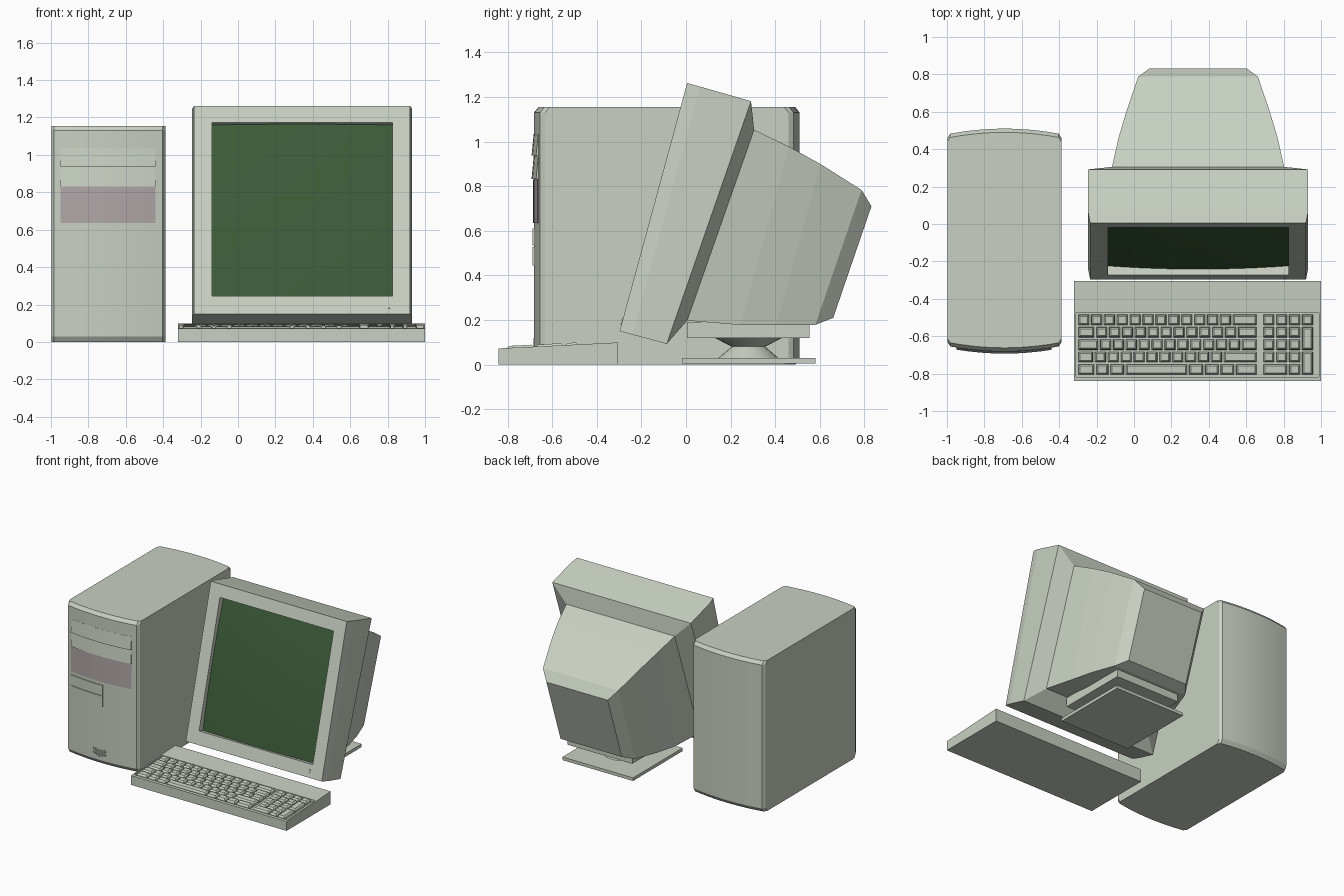
import bpy, bmesh, math

if "Cube" in bpy.data.objects:
    bpy.data.objects.remove(bpy.data.objects["Cube"])


def material(name, rgb):
    m = bpy.data.materials.new(name)
    m.diffuse_color = (*rgb, 1)
    m.use_nodes = True
    m.node_tree.nodes["Principled BSDF"].inputs["Base Color"].default_value = m.diffuse_color
    return m


CASE = material("grey_green_case", (0.58, 0.63, 0.54))
SCREEN = material("dark_green_screen", (0.045, 0.105, 0.04))
MAUVE = material("mauve_bay", (0.44, 0.39, 0.39))


def finish(name, bm, mat=CASE, smooth=None):
    bmesh.ops.recalc_face_normals(bm, faces=bm.faces)
    me = bpy.data.meshes.new(name)
    bm.to_mesh(me)
    bm.free()
    me.materials.append(mat)
    if smooth:
        me.shade_smooth()
        me.set_sharp_from_angle(angle=math.radians(smooth))
    ob = bpy.data.objects.new(name, me)
    bpy.context.collection.objects.link(ob)
    return ob


def loft(bm, rings):
    """Skin a list of equal-length closed rings and cap both ends."""
    vs = [[bm.verts.new(p) for p in r] for r in rings]
    n = len(vs[0])
    for a, b in zip(vs, vs[1:]):
        for i in range(n):
            bm.faces.new((a[i], a[(i + 1) % n], b[(i + 1) % n], b[i]))
    bm.faces.new(vs[0])
    bm.faces.new(vs[-1])


def rect(cx, cy, hx, hy, z):
    return [(cx - hx, cy - hy, z), (cx + hx, cy - hy, z),
            (cx + hx, cy + hy, z), (cx - hx, cy + hy, z)]


# ---- Tower: bowed front and back, chamfered corners and top/bottom edges
TX, THW = -0.6925, 0.305


def bow(x):
    return -0.652 - 0.03 * (1 - ((x - TX) / THW) ** 2)


def tower_ring(z, inset):
    xs = [TX - 0.29 + 0.58 * i / 10 for i in range(11)]
    front = [(TX - THW, -0.632)] + [(x, bow(x)) for x in xs] + [(TX + THW, -0.632)]
    pts = front + [(x, -y - 0.172) for x, y in reversed(front)]
    return [(x, y + (inset if y < -0.086 else -inset), z) for x, y in pts]


bm = bmesh.new()
loft(bm, [tower_ring(0, 0.02), tower_ring(0.03, 0),
          tower_ring(1.13, 0), tower_ring(1.155, 0.02)])
finish("tower_case", bm, smooth=20)


def bay(name, x0, x1, z0, z1, low, high, mat=CASE):
    """Panel following the bowed front; low/high = how far its edges stand out."""
    bm = bmesh.new()
    rings = []
    for i in range(9):
        x = x0 + (x1 - x0) * i / 8
        y = bow(x)
        rings.append([(x, y + 0.01, z0), (x, y - low, z0),
                      (x, y - high, z1), (x, y + 0.01, z1)])
    loft(bm, rings)
    finish(name, bm, mat, 20)


bay("upper_drive_bay", -0.95, -0.44, 0.937, 1.035, 0.011, 0.001)
bay("lower_drive_bay", -0.95, -0.44, 0.832, 0.935, 0.011, 0.001)
bay("mauve_drive_bay", -0.95, -0.44, 0.635, 0.83, 0.004, 0.004, MAUVE)
bay("disk_slot_top", -0.95, -0.667, 0.533, 0.61, 0.006, 0.006)
bay("disk_slot_bottom", -0.95, -0.667, 0.445, 0.528, 0.006, 0.006)

# Chevron of small hexagonal vent studs
bm = bmesh.new()
for col in range(-4, 5):
    for row in range(4):
        x, z = -0.70 + col * 0.0125, 0.058 + row * 0.0135 + abs(col) * 0.004
        rings = [[(x + 0.006 * math.cos(k * math.pi / 3), y,
                   z + 0.006 * math.sin(k * math.pi / 3)) for k in range(6)]
                 for y in (bow(x) + 0.005, bow(x) - 0.003)]
        loft(bm, rings)
finish("chevron_vent", bm)

# ---- Monitor in tilted coordinates: x across, u up the screen, n backwards
MX = 0.3425


def tilt(x, u, n):
    return (MX + x, -0.298 + 0.2627 * u + 0.965 * n, 0.15 + 0.965 * u - 0.2627 * n)


def mon_ring(hw, u0, n0, u1, n1):
    return [tilt(-hw, u0, n0), tilt(hw, u0, n0), tilt(hw, u1, n1), tilt(-hw, u1, n1)]


bm = bmesh.new()
loft(bm, [
    mon_ring(0.4825, 0.098, 0.055, 1.06, 0.055),   # back of the screen recess
    mon_ring(0.4825, 0.098, 0, 1.06, 0),           # screen opening
    mon_ring(0.577, 0, 0, 1.153, 0),               # front rim
    mon_ring(0.588, 0, 0.06, 1.153, 0.06),
    mon_ring(0.588, 0, 0.219, 1.150, 0.298),       # rear edge of bezel
    mon_ring(0.46, 0.125, 0.28, 1.03, 0.345),      # chamfer in to the tube housing
    mon_ring(0.425, 0.169, 0.516, 0.998, 0.516),
    mon_ring(0.383, 0.212, 0.672, 0.96, 0.672),
    mon_ring(0.32, 0.258, 0.84, 0.896, 0.881),
    mon_ring(0.26, 0.309, 0.909, 0.837, 0.943),    # back face
])
finish("monitor_housing", bm)

# Bulging glass
bm = bmesh.new()
N = 14
grid = []
for j in range(N + 1):
    b = 2 * j / N - 1
    row = []
    for i in range(N + 1):
        a = 2 * i / N - 1
        n = 0.05 - 0.018 * (1 - a * a) - 0.018 * (1 - b * b)
        row.append(bm.verts.new(tilt(0.4825 * a, 0.579 + 0.481 * b, n)))
    grid.append(row)
for j in range(N):
    for i in range(N):
        bm.faces.new((grid[j][i], grid[j][i + 1], grid[j + 1][i + 1], grid[j + 1][i]))
glass = finish("screen_glass", bm, SCREEN, 40)
if glass.data.polygons[0].normal.y > 0:
    glass.data.flip_normals()

# Small power button on the bezel
bm = bmesh.new()
for u, s in ((0.055, 0.006), (0.035, 0.004)):
    loft(bm, [[tilt(0.465 + dx * s, u + du * s, n)
               for dx, du in ((-1, -1), (1, -1), (1, 1), (-1, 1))] for n in (0.005, -0.004)])
finish("monitor_buttons", bm)

# ---- Stand: swivel plate, waisted neck, base plate
bm = bmesh.new()
loft(bm, [rect(MX, 0.28, 0.275, 0.275, z) for z in (0.12, 0.19)])
finish("swivel_plate", bm)

bm = bmesh.new()
loft(bm, [[(MX + r * math.cos(k * math.pi / 12), 0.28 + r * math.sin(k * math.pi / 12), z)
           for k in range(24)]
          for r, z in ((0.14, 0.025), (0.075, 0.08), (0.155, 0.122))])
finish("stand_neck", bm, smooth=30)

bm = bmesh.new()
loft(bm, [rect(MX, 0.281, 0.30, 0.30, z) for z in (0.005, 0.029)])
finish("stand_base", bm)

# ---- Keyboard body: wedge profile with a recessed key well
profile = [(-0.84, 0), (-0.84, 0.072), (-0.827, 0.073), (-0.465, 0.091),
           (-0.305, 0.099), (-0.305, 0)]
bm = bmesh.new()
loft(bm, [[(x, y, z) for y, z in profile] for x in (-0.32, 1.0)])
bmesh.ops.recalc_face_normals(bm, faces=bm.faces)
well = [f for f in bm.faces if f.normal.z > 0.5 and -0.7 < f.calc_center_median().y < -0.6]
bmesh.ops.inset_region(bm, faces=well, thickness=0.01, use_even_offset=True)
floor = bmesh.ops.extrude_face_region(bm, geom=well)["geom"]
bmesh.ops.delete(bm, geom=well, context='FACES')
bmesh.ops.translate(bm, vec=(0, 0, -0.02),
                    verts=[v for v in floor if isinstance(v, bmesh.types.BMVert)])
finish("keyboard_body", bm)

# ---- Keys: tapered blocks, each row a list of widths in key units
bm = bmesh.new()
PITCH, ROW = 0.0689, 0.0663


def key(x0, x1, y0, y1):
    cx, cy, hx, hy = (x0 + x1) / 2, (y0 + y1) / 2, (x1 - x0) / 2, (y1 - y0) / 2
    low = 0.073 + 0.05 * (y0 + 0.827)
    high = low + 0.05 * (y1 - y0)
    rings = []
    for dz, cut in ((-0.021, 0), (0.0, 0.002), (0.009, 0.009)):
        r = rect(cx, cy, hx - cut, hy - cut, 0)
        rings.append([(x, y, (low if y < cy else high) + dz) for x, y, _ in r])
    loft(bm, rings)


rows = [[1] * 12 + [2],
        [1.4] + [1] * 11 + [1.6],
        [1.7] + [1] * 11 + [1.3],
        [1.2] + [1] * 10 + [2.8],
        [1.4, 1.1, 1.2, 4.9, 1.25, 1.2, 1.2, 1.75]]
rows[3] = [1.3] + [1] * 10 + [2.7]
for r, widths in enumerate(rows):
    y1 = -0.485 - r * ROW
    x = -0.298
    for w in widths:
        end = x + w * PITCH
        key(x, end - 0.011, y1 - 0.055, y1)
        x = end
    # number pad
    px = 0.692
    cols = [(0, 2), (2, 3)] if r == 4 else [(0, 1), (1, 2), (2, 3)]
    for a, b in cols:
        key(px + a * PITCH, px + b * PITCH - 0.011, y1 - 0.055, y1)
    if r in (0, 1, 3):
        h = 0.055 + (ROW if r else 0)
        key(px + 3 * PITCH, px + 4 * PITCH - 0.011, y1 - h, y1)
finish("keys", bm)
